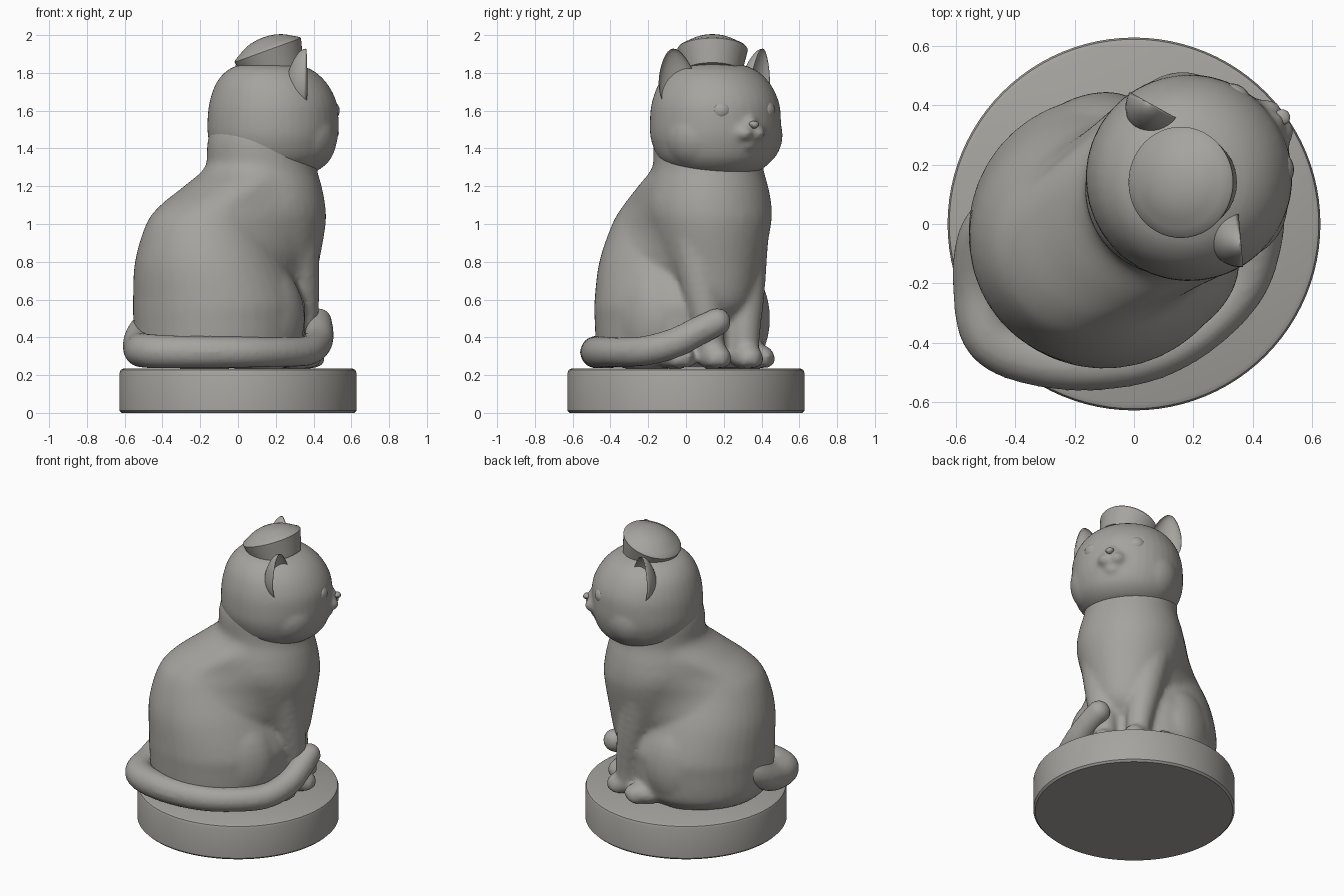
import bpy, bmesh, math
from mathutils import Matrix, Vector

if "Cube" in bpy.data.objects:
    bpy.data.objects.remove(bpy.data.objects["Cube"])

# One warm grey for the whole figurine
grey = bpy.data.materials.new("warm_grey")
grey.diffuse_color = (0.38, 0.37, 0.345, 1)
grey.use_nodes = True
grey.node_tree.nodes["Principled BSDF"].inputs["Base Color"].default_value = grey.diffuse_color

# The cat looks along its own +x axis, turned 33 degrees on the base
FRAME = Matrix.Translation((-0.016, 0.025, 0)) @ Matrix.Rotation(math.radians(33), 4, 'Z')


def finish(name, bm, matrix=Matrix(), voxel=0, smooth=6):
    bmesh.ops.recalc_face_normals(bm, faces=bm.faces)
    me = bpy.data.meshes.new(name)
    for f in bm.faces:
        f.smooth = True
    bm.to_mesh(me)
    bm.free()
    me.materials.append(grey)
    ob = bpy.data.objects.new(name, me)
    bpy.context.collection.objects.link(ob)
    ob.matrix_world = matrix
    if voxel:
        rm = ob.modifiers.new("fuse", 'REMESH')
        rm.mode, rm.voxel_size, rm.use_smooth_shade = 'VOXEL', voxel, True
        sm = ob.modifiers.new("soften", 'SMOOTH')
        sm.factor, sm.iterations = 0.5, smooth
    return ob


def blob(bm, centre, radii, seg=20):
    if not isinstance(radii, tuple):
        radii = (radii,) * 3
    m = Matrix.Translation(centre) @ Matrix.Diagonal((*radii, 1))
    return bmesh.ops.create_uvsphere(bm, u_segments=seg, v_segments=seg // 2,
                                     radius=1, matrix=m)['verts']


def spline(pts, n=4):
    pts = [Vector(p) for p in pts]
    p = [pts[0] * 2 - pts[1]] + pts + [pts[-1] * 2 - pts[-2]]
    out = []
    for i in range(1, len(p) - 2):
        a, b, c, d = p[i - 1:i + 3]
        for k in range(n):
            t = k / n
            out.append(0.5 * (2 * b + (c - a) * t + (2 * a - 5 * b + 4 * c - d) * t * t
                              + (3 * b - a - 3 * c + d) * t ** 3))
    return out + [pts[-1]]


def stack(bm, rows, seg=40):
    """Skin circles given as (height, forward, radius)."""
    rings = []
    for z, f, r in spline(rows):
        rings.append([bm.verts.new((f + r * math.cos(k * math.tau / seg),
                                    r * math.sin(k * math.tau / seg), z)) for k in range(seg)])
    for a, b in zip(rings, rings[1:]):
        for k in range(seg):
            j = (k + 1) % seg
            bm.faces.new((a[k], a[j], b[j], b[k]))
    bm.faces.new(rings[0][::-1])
    bm.faces.new(rings[-1])


def limb(bm, pts, n=5):
    """Chain of balls along (x, y, z, radius)."""
    for x, y, z, r in spline(pts, n):
        blob(bm, (x, y, z), r, 16)


def lathe(name, profile, matrix, seg=64):
    bm = bmesh.new()
    vs = [bm.verts.new((r, 0, z)) for r, z in profile]
    es = [bm.edges.new(e) for e in zip(vs, vs[1:])]
    bmesh.ops.spin(bm, geom=vs + es, cent=(0, 0, 0), axis=(0, 0, 1),
                   angle=math.tau, steps=seg)
    bmesh.ops.remove_doubles(bm, verts=bm.verts, dist=1e-4)
    ob = finish(name, bm, matrix)
    bpy.context.view_layer.objects.active = ob
    ob.select_set(True)
    bpy.ops.object.shade_smooth_by_angle(angle=math.radians(35))
    ob.select_set(False)


# Round base with softened rims
lathe("round_base", [(0, 0), (0.615, 0), (0.627, 0.012), (0.627, 0.212), (0.621, 0.228),
                     (0.605, 0.235), (0, 0.235)], Matrix(), 96)

# Flared cap with a domed crown, tipped backwards
lathe("cap", [(0, -.06), (.155, -.06), (.163, -.03), (.187, .066), (.182, .074), (.155, .09), (.125, .108),
              (.1, .12), (.07, .13), (.035, .136), (0, .138)],
      Matrix.Translation((.18, .14, 1.858)) @ Matrix.Rotation(math.radians(-20), 4, 'Y'))

# Torso: chest column, back column and blends between them
bm = bmesh.new()
chest = [(.5, .25, .12), (.6, .24, .2), (.8, .207, .272), (1, .185, .325), (1.1, .17, .335),
         (1.2, .168, .318), (1.3, .168, .292), (1.42, .17, .29), (1.5, .19, .29)]
back = [(.5, -.1, .455), (.6, -.105, .452), (.8, -.155, .4), (1, -.185, .315), (1.1, -.13, .285),
        (1.2, .03, .295), (1.3, .15, .285), (1.42, .17, .285), (1.5, .19, .285)]
for i in range(1, 7):
    rows = [Vector(b).lerp(Vector(c), i / 6) for b, c in zip(back, chest)]
    for row in rows[:3]:
        if i < 6:  # leave a hollow between thigh and front leg
            row.z *= 0.72 if row.x < .7 else 0.95
    stack(bm, rows)
stack(bm, [(.24, -.1, .38), (.32, -.1, .44)] + back)
for s in (-1, 1):
    # Front legs with paws and toes
    limb(bm, [(.27, s * .15, .9, .14), (.32, s * .135, .65, .108),
              (.35, s * .115, .45, .085), (.36, s * .105, .3, .075)])
    blob(bm, (.385, s * .1, .3), (.105, .08, .068))
    for d in (-.04, 0, .04):
        blob(bm, (.44 - abs(d) * .5, s * .1 + d, .285), (.055, .033, .047))
    # Thighs and hind paws
    blob(bm, (-.02, s * .265, .5), (.265, .18, .305), 32)
    blob(bm, (.23, s * .25, .3), (.15, .085, .07))
    for d in (-.042, 0, .042):
        blob(bm, (.32 - abs(d) * .5, s * .25 + d, .284), (.055, .033, .046))
finish("cat_body", bm, FRAME, 0.015, 10)

# Head with nose bridge, chin, cheeks and muzzle
bm = bmesh.new()
stack(bm, [(1.26, .26, .16), (1.29, .25, .24), (1.35, .245, .305), (1.45, .24, .342), (1.55, .24, .347),
           (1.65, .24, .335), (1.75, .23, .29), (1.82, .22, .215), (1.86, .21, .1)])
blob(bm, (.53, 0, 1.53), (.085, .062, .06))
blob(bm, (.535, 0, 1.49), (.075, .12, .085))
blob(bm, (.53, 0, 1.425), (.065, .065, .045))
for s in (-1, 1):
    blob(bm, (.31, s * .15, 1.47), .192, 32)
    blob(bm, (.575, s * .036, 1.482), (.052, .05, .042))
finish("cat_head", bm, FRAME, 0.013, 6)

# Tail wrapped round the right flank, tip raised over the front paws
bm = bmesh.new()
limb(bm, [(-.45, .06, .52, .06), (-.51, -.04, .42, .082), (-.522, -.2, .345, .09), (-.475, -.39, .328, .092),
          (-.26, -.47, .322, .088), (0, -.46, .322, .085), (.2, -.375, .322, .08), (.36, -.22, .328, .08),
          (.42, -.06, .37, .08), (.43, .06, .43, .077), (.425, .165, .482, .074)], 7)
finish("tail", bm, Matrix(), 0.014, 6)

for s, side in ((-1, "right"), (1, "left")):
    # Cupped ears, turned outwards
    bm = bmesh.new()
    for v in blob(bm, (0, 0, 0), 1, 32):
        x, y, z = v.co
        w = 1 - 0.42 * (z + 1) / 2
        v.co = (x * 0.13 * w if x < 0 else -x * 0.075 * w, y * 0.125 * w, z * 0.165)
    m = (FRAME @ Matrix.Translation((.275, s * .265, 1.765))
         @ Matrix.Rotation(math.radians(s * 28), 4, 'Z')
         @ Matrix.Rotation(math.radians(-s * 8), 4, 'X'))
    finish(side + "_ear", bm, m)
    # Eyes
    bm = bmesh.new()
    blob(bm, (0, 0, 0), (.042, .055, .05))
    m = (FRAME @ Matrix.Translation((.518, s * .142, 1.6))
         @ Matrix.Rotation(math.radians(s * 22), 4, 'Z'))
    finish(side + "_eye", bm, m)

# Nose, a small rounded triangle
bm = bmesh.new()
for v in blob(bm, (0, 0, 0), (.025, .034, .02)):
    v.co.y *= 0.75 + v.co.z * 14
finish("nose", bm, FRAME @ Matrix.Translation((.615, 0, 1.525)))
